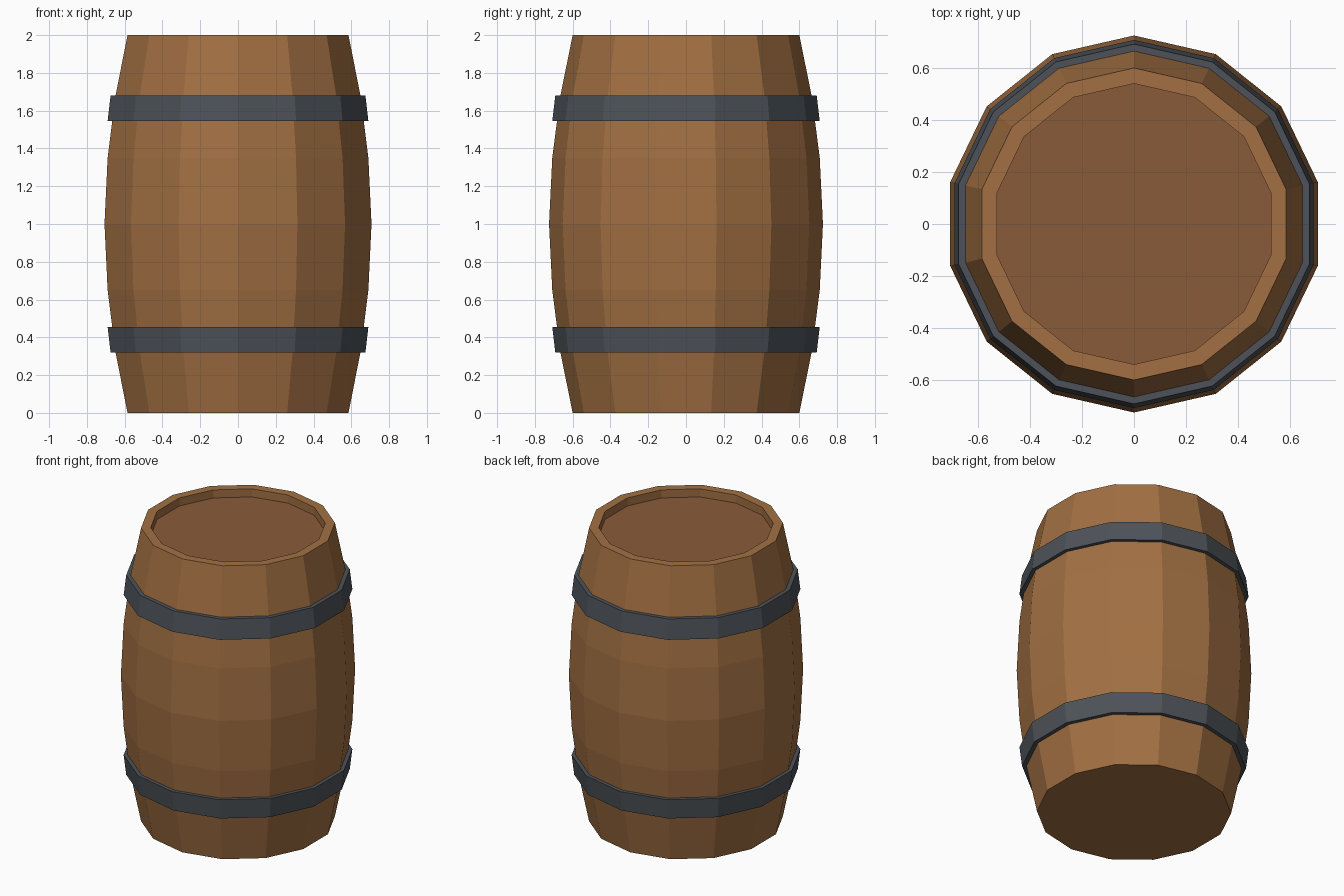
import bpy, bmesh
from math import pi, sin, cos

if "Cube" in bpy.data.objects:
    bpy.data.objects.remove(bpy.data.objects["Cube"])

SIDES = 14


def material(name, rgb):
    m = bpy.data.materials.new(name)
    m.diffuse_color = (*rgb, 1)
    m.use_nodes = True
    m.node_tree.nodes["Principled BSDF"].inputs["Base Color"].default_value = m.diffuse_color
    return m


wood = material("wood", (0.36, 0.16, 0.055))
lid_wood = material("lid_wood", (0.25, 0.105, 0.042))
iron = material("iron", (0.075, 0.086, 0.10))


def lathe(name, profile, mat, closed=False, cap_start=False):
    """Revolve (radius, z) points into a flat-faced 14-sided part."""
    bm = bmesh.new()
    rings = []
    for r, z in profile:
        angles = [pi / 2 + 2 * pi * i / SIDES for i in range(SIDES)]
        rings.append([bm.verts.new((r * cos(a), r * sin(a), z)) for a in angles])
    pairs = list(zip(rings, rings[1:]))
    if closed:
        pairs.append((rings[-1], rings[0]))
    for a, b in pairs:
        for i in range(SIDES):
            j = (i + 1) % SIDES
            bm.faces.new((a[i], a[j], b[j], b[i]))
    if cap_start:
        bm.faces.new(rings[0][::-1])
    if not closed:
        bm.faces.new(rings[-1])
    bmesh.ops.recalc_face_normals(bm, faces=bm.faces)
    mesh = bpy.data.meshes.new(name)
    bm.to_mesh(mesh)
    bm.free()
    mesh.materials.append(mat)
    obj = bpy.data.objects.new(name, mesh)
    bpy.context.collection.objects.link(obj)
    return obj


# Bulging body with a bottom cap, flat rim and recessed lid
half = [(0.60, 0.0), (0.667, 0.33), (0.708, 0.65)]
profile = half + [(0.725, 1.0)] + [(r, 2 - z) for r, z in reversed(half)]
profile += [(0.54, 2.0), (0.54, 1.945)]
body = lathe("barrel_body", profile, wood, cap_start=True)
body.data.materials.append(lid_wood)
for f in body.data.polygons:
    if len(f.vertices) == SIDES and f.center.z > 1:
        f.material_index = 1

# Iron hoops, following the taper and mirrored about mid height
hoop = [(0.692, 0.32), (0.708, 0.455), (0.665, 0.455), (0.65, 0.32)]
lathe("lower_hoop", hoop, iron, closed=True)
lathe("upper_hoop", [(r, 2 - z) for r, z in hoop], iron, closed=True)
